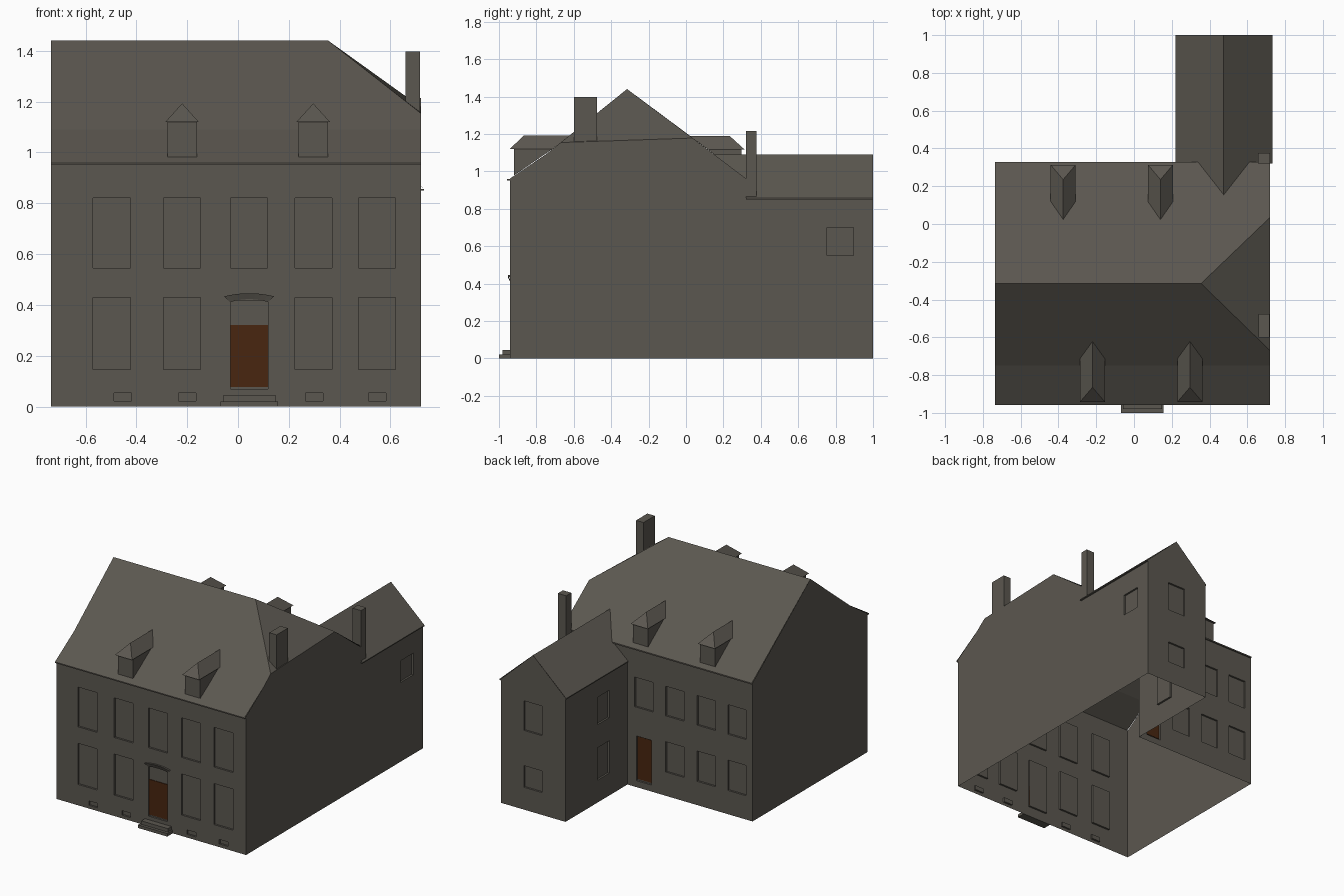
import bpy, bmesh
from mathutils import Vector

cube = bpy.data.objects.get("Cube")
if cube:
    bpy.data.objects.remove(cube)


def material(name, rgb):
    m = bpy.data.materials.new(name)
    m.use_nodes = True
    m.diffuse_color = (*rgb, 1)
    m.node_tree.nodes["Principled BSDF"].inputs["Base Color"].default_value = (*rgb, 1)
    return m


STONE = material("grey stone", (0.105, 0.096, 0.08))
WOOD = material("brown wood", (0.065, 0.019, 0.005))


def mesh_object(name, faces, mat=STONE):
    """Build an object from a list of polygons, welding shared corners."""
    bm = bmesh.new()
    for f in faces:
        bm.faces.new([bm.verts.new(p) for p in f])
    bmesh.ops.remove_doubles(bm, verts=bm.verts, dist=0.0002)
    me = bpy.data.meshes.new(name)
    bm.to_mesh(me)
    bm.free()
    me.materials.append(mat)
    ob = bpy.data.objects.new(name, me)
    bpy.context.scene.collection.objects.link(ob)
    return ob


def box(name, x, y, z, mat=STONE):
    """Box from three (low, high) ranges."""
    bm = bmesh.new()
    bmesh.ops.create_cube(bm, size=1)
    for v in bm.verts:
        v.co = [r[0] + (c + 0.5) * (r[1] - r[0]) for r, c in zip((x, y, z), v.co)]
    me = bpy.data.meshes.new(name)
    bm.to_mesh(me)
    bm.free()
    me.materials.append(mat)
    ob = bpy.data.objects.new(name, me)
    bpy.context.scene.collection.objects.link(ob)


def wall(name, origin, along, length, height, openings=(), extras=(), depth=0.013):
    """Single-skin wall with recessed openings (u0, u1, z0, z1) and extra polygons above."""
    u_dir = Vector((*along, 0))
    inward = -u_dir.cross(Vector((0, 0, 1)))

    def at(u, z, d=0.0):
        return Vector((*origin, 0)) + u_dir * u + inward * d + Vector((0, 0, z))

    us = sorted({0, length, *[round(c, 4) for o in openings for c in o[:2]]})
    zs = sorted({0, height, *[c for o in openings for c in o[2:]]})
    faces = []
    for u0, u1 in zip(us, us[1:]):
        for z0, z1 in zip(zs, zs[1:]):
            cu, cz = (u0 + u1) / 2, (z0 + z1) / 2
            if not any(o[0] < cu < o[1] and o[2] < cz < o[3] for o in openings):
                faces.append([at(u0, z0), at(u1, z0), at(u1, z1), at(u0, z1)])
    for u0, u1, z0, z1 in openings:
        ring = [(u0, z0), (u1, z0), (u1, z1), (u0, z1)]
        faces.append([at(*p, depth) for p in ring])
        for p, q in zip(ring, ring[1:] + ring[:1]):
            faces.append([at(*p), at(*q), at(*q, depth), at(*p, depth)])
    faces += [[at(*p) for p in poly] for poly in extras]
    return mesh_object(name, faces)


def row(centres, width, z0, z1):
    return [(c - width / 2, c + width / 2, z0, z1) for c in centres]


# Main dimensions
L, R, F, B, WB = -0.735, 0.72, -0.94, 0.32, 1.0
WL, WX = 0.225, 0.475
EAVE, WING_EAVE, TOP, WING_TOP = 0.962, 0.86, 1.44, 1.09
RIDGE_Y, DOOR_X = -0.315, 0.044

# Front wall: two window rows, cellar vents and the entrance
cols = [-0.497, -0.22, DOOR_X, 0.297, 0.547]
sides = [c for c in cols if c != DOOR_X]
front = (row(cols, 0.146, 0.545, 0.82) + row(sides, 0.146, 0.145, 0.43)
         + row([-0.453, -0.2, 0.3, 0.548], 0.068, 0.022, 0.053)
         + row([DOOR_X], 0.148, 0.07, 0.418))
wall("front_wall", (L, F), (1, 0), R - L, EAVE,
     [(a - L, b - L, c, d) for a, b, c, d in front])

# Back wall, with slivers that show above the wing roof
back = (row([0.1, -0.138, -0.38, -0.616], 0.14, 0.555, 0.76)
        + row([-0.138, -0.38, -0.616], 0.14, 0.165, 0.375)
        + row([0.1], 0.115, 0.045, 0.355))
wall("back_wall", (WL, B), (-1, 0), WL - L, EAVE,
     [(WL - b, WL - a, c, d) for a, b, c, d in back],
     [[(0, WING_EAVE), (0, EAVE), (-0.114, EAVE)],
      [(WL - R, WING_EAVE), (-0.386, EAVE), (WL - R, EAVE)]])

# Side walls with their gables
KINK_Y, KINK_Z = -0.75, 1.09
wall("left_wall", (L, B), (0, -1), B - F, 0.95, (),
     [[(0, 0.95), (B - F, 0.95), (B - F, EAVE), (B - KINK_Y, KINK_Z),
       (B - RIDGE_Y, TOP), (0, EAVE)]])
HIP_F, HIP_B = (-0.67, 1.154), (0.035, 1.178)
gable = [(F, WING_EAVE), (B, WING_EAVE), (B, EAVE), HIP_B, HIP_F, (KINK_Y, KINK_Z), (F, EAVE)]
wall("right_wall", (R, F), (0, 1), WB - F, WING_EAVE,
     [(0.755 - F, 0.895 - F, 0.55, 0.70)], [[(y - F, z) for y, z in gable]])

# Rear wing walls
wall("wing_left_wall", (WL, WB), (0, -1), WB - B, WING_EAVE,
     [(0.35, 0.48, 0.54, 0.73), (0.35, 0.48, 0.155, 0.38)])
wall("wing_back_wall", (R, WB), (-1, 0), R - WL, WING_EAVE,
     [(0.175, 0.315, 0.55, 0.755), (0.175, 0.315, 0.155, 0.305)],
     [[(0, WING_EAVE), (R - WL, WING_EAVE), (R - WX, WING_TOP)]])

# Main roof: flared at the front, half hip on the right
FE, BE = F - 0.017, B + 0.008
ridge_l, ridge_r = (L, RIDGE_Y, TOP), (0.355, RIDGE_Y, TOP)
kink_l, kink_r = (L, KINK_Y, KINK_Z), (R, KINK_Y, KINK_Z)
hip_f, hip_b = (R, *HIP_F), (R, *HIP_B)
mesh_object("main_roof", [
    [(L, FE, 0.958), (R, FE, 0.958), kink_r, kink_l],
    [kink_l, kink_r, hip_f, ridge_r, ridge_l],
    [hip_f, hip_b, ridge_r],
    [(R, BE, EAVE), (L, BE, EAVE), ridge_l, ridge_r, hip_b]])
box("front_eave", (L, R), (FE, F), (0.95, 0.958))
box("back_eave", (L, 0.335), (B, BE), (0.953, EAVE))

# Wing roof, running into the main roof along two valleys
for side, eave_x, valley_x in (("left", WL - 0.005, 0.339), ("right", R + 0.012, 0.611)):
    face = [(eave_x, B, 0.857), (eave_x, WB, 0.857), (WX, WB, WING_TOP),
            (WX, 0.14, WING_TOP), (valley_x, B, EAVE)]
    mesh_object("wing_roof_" + side, [face[::-1] if side == "left" else face])
    edge = WL if side == "left" else R
    box("wing_eave_" + side, sorted((edge, eave_x)), (B, WB), (0.85, 0.857))


def dormer(name, x, wall_y, base, eave, hip, peak, eave_in, ridge_in, half=0.058, lip=0.066):
    """Hipped dormer; eave and peak are (y, z)."""
    ez = eave[1]
    faces = [[(x - half, wall_y, base), (x + half, wall_y, base),
              (x + half, wall_y, ez), (x - half, wall_y, ez)],
             [(x - lip, eave[0], ez), (x + lip, eave[0], ez), (x, hip, peak)],
             [(x - lip, eave[0], ez), (x + lip, eave[0], ez),
              (x + lip, eave_in, ez), (x - lip, eave_in, ez)]]
    for s in (-1, 1):
        faces.append([(x + s * half, wall_y, base), (x + s * half, wall_y, ez),
                      (x + s * half, eave_in, ez)])
        faces.append([(x + s * lip, eave[0], ez), (x + s * lip, eave_in, ez),
                      (x, ridge_in, peak), (x, hip, peak)])
    ob = mesh_object(name, faces)
    bm = bmesh.new()
    bm.from_mesh(ob.data)
    bmesh.ops.recalc_face_normals(bm, faces=bm.faces)
    bm.to_mesh(ob.data)
    bm.free()


for i, x in enumerate((-0.22, 0.296)):
    dormer(f"front_dormer_{i + 1}", x, -0.92, 0.978, (-0.942, 1.12), -0.865, 1.193, -0.713, -0.622)
for i, x in enumerate((-0.375, 0.14)):
    dormer(f"back_dormer_{i + 1}", x, 0.298, 0.98, (0.313, 1.117), 0.235, 1.188, 0.117, 0.022)

# Chimneys
box("front_chimney", (0.66, 0.717), (-0.6, -0.477), (1.15, 1.397))
box("back_chimney", (0.657, 0.721), (B, 0.376), (0.85, 1.215))

# Doors set in their recesses
box("front_door", (-0.03, 0.118), (F + 0.008, F + 0.012), (0.078, 0.322), WOOD)
box("back_door", (0.046, 0.154), (B - 0.012, B - 0.008), (0.055, 0.35), WOOD)

# Arched door head, leaning outward towards its top
head = []
steps = [i / 4 - 1 for i in range(9)]
low = [(DOOR_X + 0.075 * t, F - 0.001, 0.423 - 0.012 * t * t) for t in steps]
high = [(DOOR_X + 0.098 * t, F - 0.012, 0.446 - 0.012 * t * t) for t in steps]
rear = [(p[0], F, p[2]) for p in high]
for i in range(8):
    head.append([low[i], low[i + 1], high[i + 1], high[i]])
    head.append([high[i], high[i + 1], rear[i + 1], rear[i]])
mesh_object("door_head", head)

# Entrance steps
box("lower_step", (-0.068, 0.157), (-1.0, F), (0, 0.021))
box("upper_step", (-0.057, 0.147), (-0.98, F), (0.021, 0.045))
